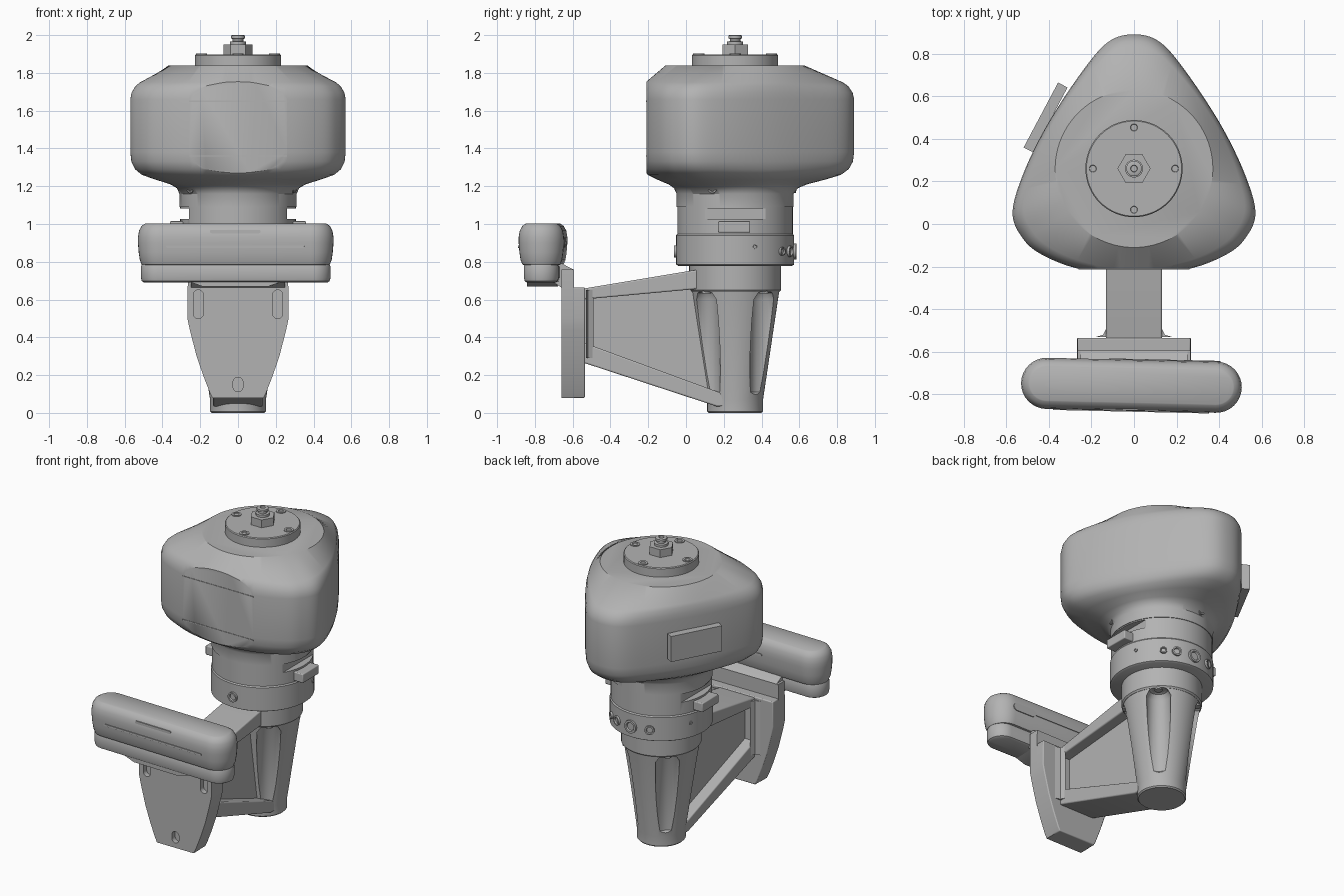
import bpy, bmesh, math
from mathutils import Matrix, Vector

if "Cube" in bpy.data.objects:
    bpy.data.objects.remove(bpy.data.objects["Cube"])

AXIS = 0.26  # y position of the vertical axis
grey = bpy.data.materials.new("light_grey")
grey.use_nodes = True
grey.diffuse_color = (0.45, 0.45, 0.45, 1)
grey.node_tree.nodes["Principled BSDF"].inputs["Base Color"].default_value = (0.45, 0.45, 0.45, 1)


def finish(name, bm, bevel=0):
    bmesh.ops.recalc_face_normals(bm, faces=bm.faces)
    mesh = bpy.data.meshes.new(name)
    bm.to_mesh(mesh)
    bm.free()
    mesh.materials.append(grey)
    ob = bpy.data.objects.new(name, mesh)
    bpy.context.collection.objects.link(ob)
    if bevel:
        mod = ob.modifiers.new("bevel", "BEVEL")
        mod.width, mod.segments, mod.angle_limit = bevel, 3, 0.6
    bpy.ops.object.select_all(action="DESELECT")
    ob.select_set(True)
    bpy.context.view_layer.objects.active = ob
    bpy.ops.object.shade_smooth_by_angle(angle=math.radians(32))
    return ob


def loft_mesh(rings):
    bm = bmesh.new()
    loops = [[bm.verts.new(p) for p in ring] for ring in rings]
    n = len(loops[0])
    for a, b in zip(loops, loops[1:]):
        for i in range(n):
            bm.faces.new((a[i], a[(i + 1) % n], b[(i + 1) % n], b[i]))
    bm.faces.new(loops[0])
    bm.faces.new(loops[-1])
    return bm


def circle(r, z, n=64, x=0, y=AXIS):
    return [(x + r * math.cos(i * math.tau / n), y + r * math.sin(i * math.tau / n), z) for i in range(n)]


def lathe(name, profile, n=64, x=0, y=AXIS):
    return finish(name, loft_mesh([circle(r, z, n, x, y) for r, z in profile]))


def side_prism(name, pts, half, bevel=0):
    # profile in y, z, extruded along x
    return finish(name, loft_mesh([[(s * half, y, z) for y, z in pts] for s in (-1, 1)]), bevel)


def front_prism(name, pts, y0, y1, bevel=0):
    # profile in x, z, extruded along y
    return finish(name, loft_mesh([[(x, y, z) for x, z in pts] for y in (y0, y1)]), bevel)


def box(name, centre, size, bevel=0, turn=0):
    bm = bmesh.new()
    bmesh.ops.create_cube(bm, size=1, matrix=Matrix.Translation(centre) @ Matrix.Rotation(turn, 4, "Z")
                          @ Matrix.Diagonal((*size, 1)))
    return finish(name, bm, bevel)


def capsule(half, r, n=16):
    # stadium outline, long in its first coordinate
    arc = [-math.pi / 2 + math.pi * i / n for i in range(n + 1)]
    right = [(half + r * math.cos(a), r * math.sin(a)) for a in arc]
    return right + [(-x, -y) for x, y in right]


def cut(target, cutter):
    cutter.hide_render = True
    mod = target.modifiers.new("cut", "BOOLEAN")
    mod.object, mod.solver = cutter, "EXACT"
    bpy.ops.object.select_all(action="DESELECT")
    bpy.context.view_layer.objects.active = target
    target.select_set(True)
    bpy.ops.object.modifier_apply(modifier=mod.name)
    bpy.data.objects.remove(cutter)
    bpy.ops.object.shade_smooth_by_angle(angle=math.radians(32))


def radial_disc(name, deg, radius, z, r, depth=0.012, n=20):
    # round stud facing outwards from the axis, with a dished centre
    a = math.radians(deg)
    bm = loft_mesh([circle(q, h, n, 0, 0) for q, h in
                    ((r, -0.03), (r, depth), (r * 0.7, depth), (r * 0.6, depth * 0.2))])
    turn = Vector((math.cos(a), math.sin(a), 0)).to_track_quat("Z", "Y").to_matrix().to_4x4()
    bm.transform(Matrix.Translation((radius * math.cos(a), AXIS + radius * math.sin(a), z)) @ turn)
    finish(name, bm)


# Rounded triangular head: circle blended into a three-lobed outline
half = [(0, .89), (.12, .855), (.24, .72), (.405, .47), (.52, .235), (.57, .05),
        (.52, -.07), (.43, -.145), (.26, -.21), (0, -.245)]
ctrl = [Vector(p) for p in half + [(-x, y) for x, y in half[-2:0:-1]]]
outline = []
for i in range(len(ctrl)):
    p0, p1, p2, p3 = (ctrl[(i + k) % len(ctrl)] for k in (-1, 0, 1, 2))
    for j in range(8):
        t = j / 8
        outline.append(0.5 * (2 * p1 + (p2 - p0) * t + (2 * p0 - 5 * p1 + 4 * p2 - p3) * t ** 2
                              + (3 * p1 - p0 - 3 * p2 + p3) * t ** 3))
hub = Vector((0, AXIS))


def blend(z, r, t):
    return [(*(hub + (p - hub).normalized() * r * (1 - t) + (p - hub) * t), z) for p in outline]


steps = [(1.09, .31, 0), (1.16, .31, 0), (1.19, .31, .07), (1.21, .31, .22), (1.235, .31, .52),
         (1.26, .31, .78), (1.29, .31, .91), (1.33, .31, .98), (1.38, .31, 1), (1.66, .37, 1),
         (1.695, .37, .97), (1.73, .37, .88), (1.75, .37, .77), (1.838, .37, 0)]
bm = loft_mesh([blend(*s) for s in steps])
res = bmesh.ops.bisect_plane(bm, geom=bm.verts[:] + bm.edges[:] + bm.faces[:], plane_co=(0, -.21, 0),
                             plane_no=(0, -1, 0), clear_outer=True)
bmesh.ops.holes_fill(bm, edges=[e for e in bm.edges if e.is_boundary], sides=0)
finish("head", bm)
for z in (1.36, 1.65):
    box("front_panel_seam", (0, -.21, z), (.52, .006, .006))
box("side_plate", (-.415, .5, 1.5), (.345, .05, .17), turn=math.radians(62))

# Top cap, screws and hex fitting
lathe("top_cap", [(.228, 1.83), (.228, 1.893), (.223, 1.898)])
for x, y in ((.193, 0), (-.193, 0), (0, .193), (0, -.193)):
    lathe("cap_screw", [(.03, 1.89), (.03, 1.903), (.017, 1.903), (.015, 1.899)], 20, x, AXIS + y)
lathe("hex_nut", [(.078, 1.89), (.078, 1.95)], 6)
lathe("nozzle", [(.042, 1.94), (.042, 1.965), (.028, 1.968), (.028, 1.98), (.036, 1.982),
                 (.036, 1.997), (.03, 2.0), (.016, 2.0), (.014, 1.985)], 32)

# Neck with side slots, and the collar ring below it
neck = lathe("neck", [(.306, .94), (.306, 1.1)])
for s in (-1, 1):
    cut(neck, box("slot_cutter", (s * .36, AXIS, 1.055), (.2, .35, .055)))
    box("latch_tab", (s * .315, AXIS - .005, .985), (.09, .17, .06), .006)
lathe("collar", [(.3, .778), (.312, .785), (.312, .94), (.306, .948)])
for deg in (-22, 98, 218):
    radial_disc("neck_screw", deg, .312, 1.19, .026)
for deg, r in ((52, .022), (67, .03), (89, .042), (112, .03), (-90, .032)):
    radial_disc("port", deg, .312, .855, r)
for deg in (20, 160):
    radial_disc("collar_pin", deg, .312, .88, .012, .005)

# Fluted tapering stem with four vertical grooves
lathe("stem_flange", [(.235, .64), (.243, .65), (.243, .78)])
stem = lathe("stem", [(.14, 0), (.148, .008), (.148, .07), (.236, .66)])
for k in range(4):
    a = math.radians(45 + 90 * k)
    cx, cy = .215 * math.cos(a), AXIS + .215 * math.sin(a)
    cut(stem, lathe("groove_cutter", [(.03, .06), (.074, .11), (.074, .6), (.055, .635), (.02, .65)], 24, cx, cy))
    lathe("flange_screw", [(.024, .632), (.024, .66)], 16, cx, cy)
for k in range(4):
    a = math.radians(45 + 90 * k)
    lathe("base_pin", [(.012, -.0), (.012, .02)], 12, .095 * math.cos(a), AXIS + .095 * math.sin(a))

# Cantilever arm: web between two flanges
side_prism("arm_web", [(-.55, .63), (.2, .72), (.2, .08), (-.55, .32)], .06)
side_prism("arm_top_flange", [(-.55, .657), (.04, .755), (.2, .76), (.2, .66), (.1, .66), (-.55, .6)], .132, .008)
side_prism("arm_bottom_flange", [(-.55, .268), (.16, .035), (.2, .035), (.2, .1), (-.55, .375)], .132, .008)
for s in (-1, 1):
    bm = loft_mesh([[(s * .1, -.53, z), (s * .18, -.53, z), (s * .145, -.545 + .025, z),
                     (s * .13, -.49, z)] for z in (.29, .65)])
    finish("arm_root_fillet", bm)

# Shield-shaped mounting plates with slots
edge = [(.268, .5), (.255, .44), (.222, .31), (.185, .2), (.15, .11), (.135, .08)]


def shield(top):
    right = [(.265, top)] + edge
    return right + [(-x, z) for x, z in right[::-1]]


front_prism("rear_plate", shield(.665), -.6, -.535, .006)
plate = front_prism("front_plate", shield(.76), -.66, -.593)
slots = [(s * .21, .575, .05, .026) for s in (-1, 1)] + [(0, .15, .012, .026)]
for x, z, h, r in slots:
    cut(plate, front_prism("slot_cutter", [(x + v, z + u) for u, v in capsule(h, r)], -.7, -.625))

# Sensor bar: rounded body, lid underneath, slits, and its bracket
sensor = []
body = [(.08, .78), (.1, .785), (.11, .81), (.116, .85), (.12, .9), (.12, .93), (.114, .965),
        (.1, .99), (.085, 1.0), (.08, 1.003)]
lid = [(.075, .69), (.087, .697), (.092, .715), (.092, .775), (.086, .788)]
for name, prof, reach in (("sensor_body", body, .398), ("sensor_lid", lid, .41)):
    sensor.append(finish(name, loft_mesh([[(x, y, z) for x, y in capsule(reach, r)] for r, z in prof])))
for name, x, z, h, r, side in (("upper_slit", 0, .96, .125, .009, -1), ("long_slit", 0, .88, .36, .006, -1),
                               ("rear_slit", .1, .9, .2, .008, 1), ("rear_socket", .33, .9, .06, .025, 1)):
    y = side * (.112 if z > .95 else .118)
    sensor.append(front_prism(name, [(x + u, z + v) for u, v in capsule(h, r, 8)], y - .006, y + .006))
sensor.append(front_prism("sensor_foot", [(-.26, .7), (-.17, .668), (.17, .668), (.26, .7)], -.08, .075))
for ob in sensor:
    ob.location = (-.012, -.757, 0)
    ob.rotation_euler.z = math.radians(-1.3)
side_prism("sensor_bracket", [(-.7, .69), (-.7, .81), (-.655, .79), (-.593, .757), (-.593, .66), (-.655, .66)], .25)
